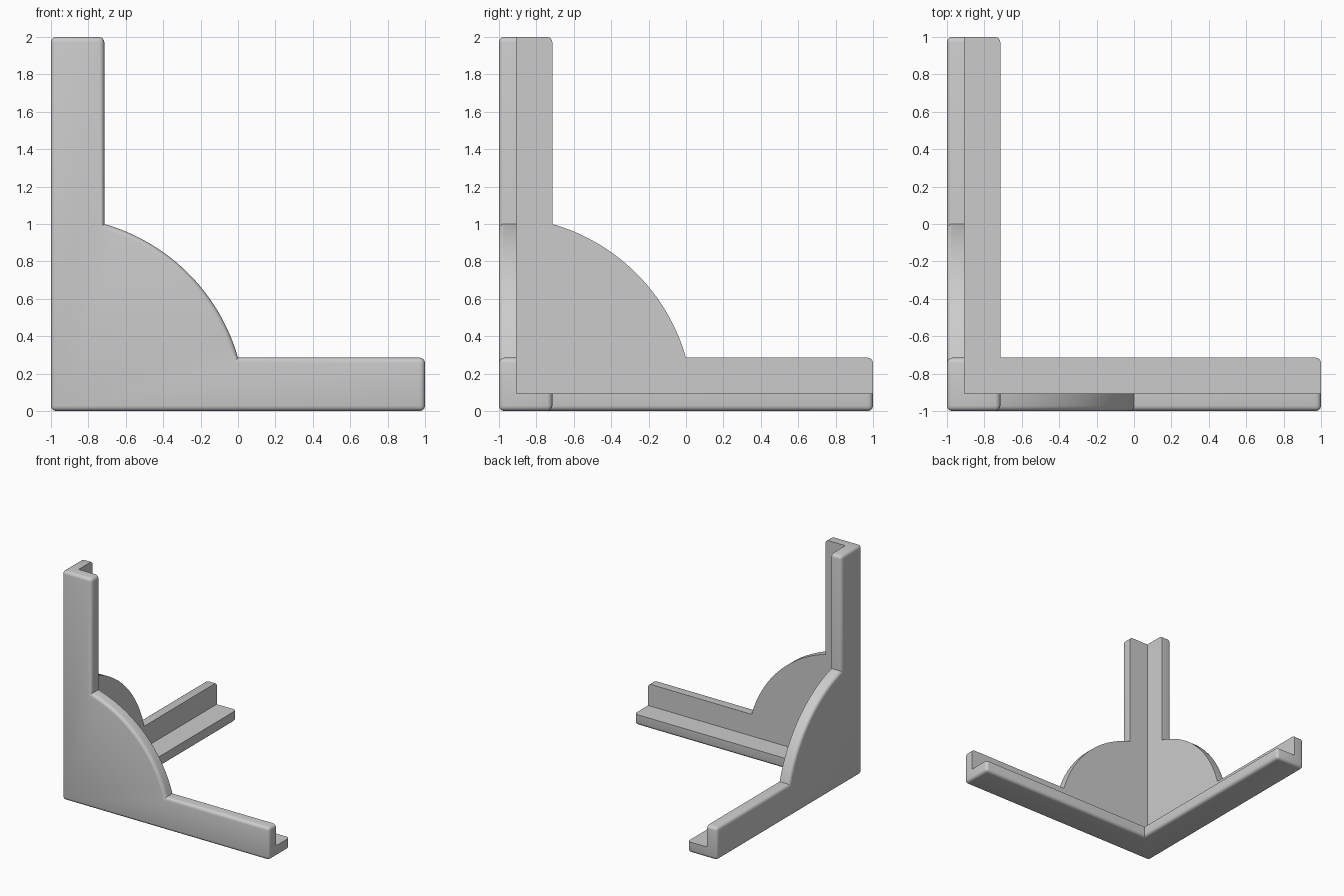
import bpy, bmesh, math

cube = bpy.data.objects.get("Cube")
if cube:
    bpy.data.objects.remove(cube, do_unlink=True)

THICK = 0.095   # plate thickness
WIDTH = 0.285   # width of each arm
ROUND = 0.028   # edge rounding
ARC_STEPS = 24

grey = bpy.data.materials.new("plain_grey")
grey.use_nodes = True
colour = (0.6, 0.6, 0.6, 1)
grey.diffuse_color = colour
grey.node_tree.nodes["Principled BSDF"].inputs["Base Color"].default_value = colour


def make_plate(name, outline, place):
    """Extrude an outline by the plate thickness; place(a, b, depth) gives x, y, z."""
    bm = bmesh.new()
    face = bm.faces.new([bm.verts.new(place(a, b, 0)) for a, b in outline])
    step = [q - p for p, q in zip(place(0, 0, 0), place(0, 0, THICK))]
    extruded = bmesh.ops.extrude_face_region(bm, geom=[face], use_keep_orig=True)
    moved = [g for g in extruded["geom"] if isinstance(g, bmesh.types.BMVert)]
    bmesh.ops.translate(bm, vec=step, verts=moved)
    bmesh.ops.recalc_face_normals(bm, faces=bm.faces)
    mesh = bpy.data.meshes.new(name)
    bm.to_mesh(mesh)
    bm.free()
    mesh.materials.append(grey)
    obj = bpy.data.objects.new(name, mesh)
    bpy.context.collection.objects.link(obj)
    return obj


# Upright outline: post, curved gusset and foot
radius = math.hypot(1, WIDTH)
start = math.atan2(WIDTH, 1)
sweep = math.pi / 2 - 2 * start
gusset = [(-1 + radius * math.cos(start + sweep * i / ARC_STEPS),
           radius * math.sin(start + sweep * i / ARC_STEPS))
          for i in range(ARC_STEPS + 1)]
inner = WIDTH - 1
upright = [(-1, 0), (1, 0), (1, WIDTH)] + gusset + [(inner, 2), (-1, 2)]
floor = [(-1, -1), (1, -1), (1, inner), (inner, inner), (inner, 1), (-1, 1)]

# Two uprights and the floor, joined into one solid
bracket = make_plate("corner_bracket", upright, lambda a, b, d: (a, d - 1, b))
side = make_plate("side_plate", upright, lambda a, b, d: (d - 1, a, b))
base = make_plate("floor_plate", floor, lambda a, b, d: (a, b, d))
for part in (side, base):
    union = bracket.modifiers.new("join", 'BOOLEAN')
    union.operation = 'UNION'
    union.solver = 'EXACT'
    union.object = part
graph = bpy.context.evaluated_depsgraph_get()
solid = bpy.data.meshes.new_from_object(bracket.evaluated_get(graph))
bracket.modifiers.clear()
bracket.data = solid
for part in (side, base):
    bpy.data.objects.remove(part, do_unlink=True)


def is_outer(v):
    return min(v.co.x + 1, v.co.y + 1, v.co.z) < 0.001


# Round every convex edge that touches an outer face
bm = bmesh.new()
bm.from_mesh(solid)
bmesh.ops.remove_doubles(bm, verts=bm.verts, dist=0.0005)
bmesh.ops.dissolve_limit(bm, angle_limit=math.radians(0.8),
                         verts=bm.verts, edges=bm.edges)
rim = [e for e in bm.edges
       if e.is_manifold and e.is_convex and e.calc_face_angle() > 0.6
       and any(is_outer(v) for v in e.verts)]
bmesh.ops.bevel(bm, geom=rim, offset=ROUND, offset_type='OFFSET', segments=4,
                profile=0.5, affect='EDGES', clamp_overlap=False)
bm.to_mesh(solid)
bm.free()

bpy.ops.object.select_all(action='DESELECT')
bracket.select_set(True)
bpy.context.view_layer.objects.active = bracket
bpy.ops.object.shade_smooth_by_angle(angle=math.radians(35))
